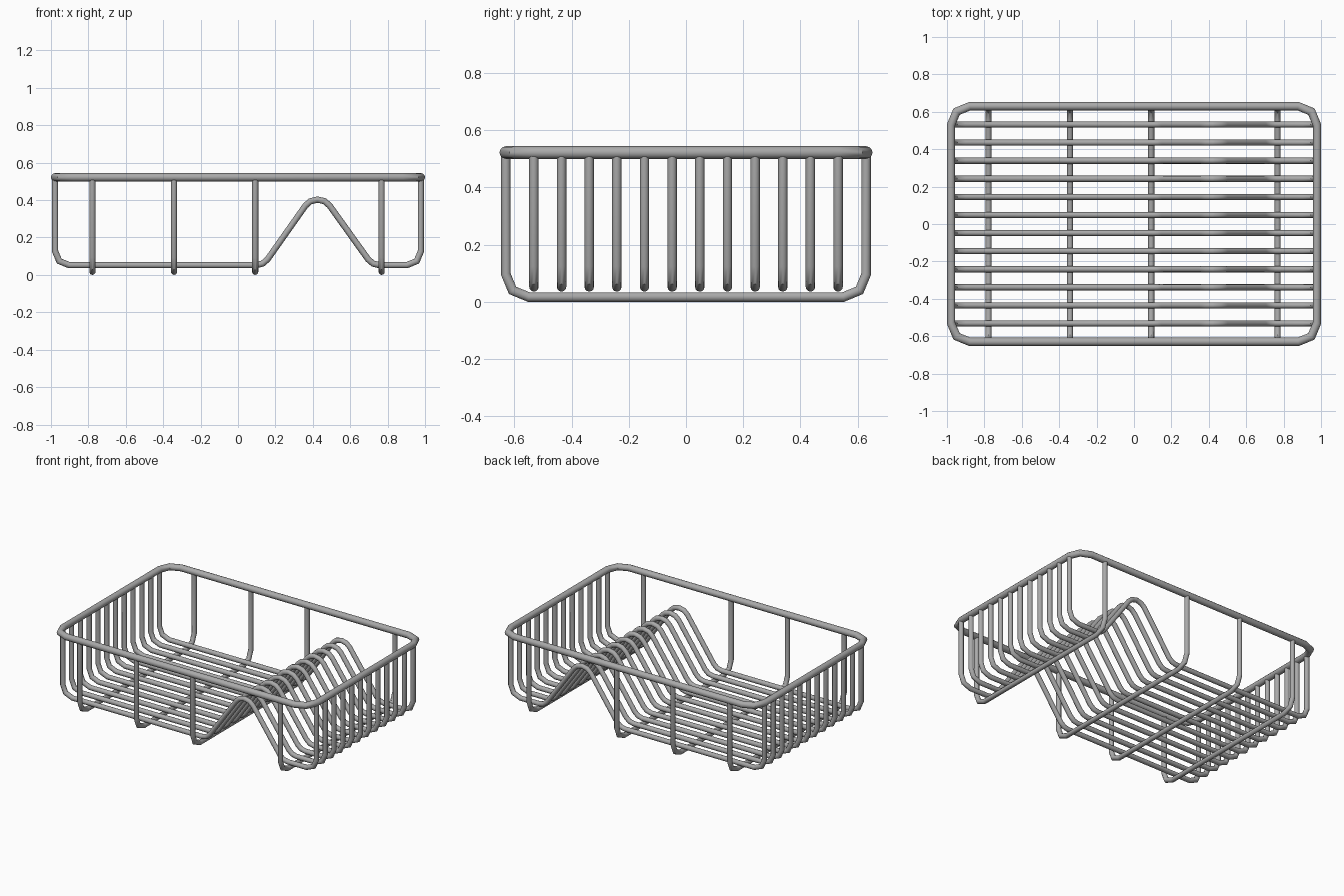
import bpy, bmesh, math
from mathutils import Vector

cube = bpy.data.objects.get("Cube")
if cube:
    bpy.data.objects.remove(cube, do_unlink=True)

steel = bpy.data.materials.new("grey_steel")
steel.use_nodes = True
colour = (0.4, 0.4, 0.4, 1)
steel.diffuse_color = colour
steel.node_tree.nodes["Principled BSDF"].inputs["Base Color"].default_value = colour


def rounded(corners, radius, closed=False):
    """Replace each corner of a flat path by a two-segment arc."""
    path, n = [], len(corners)
    for i, p in enumerate(corners):
        if not closed and i in (0, n - 1):
            path.append(p)
            continue
        to_prev = (corners[i - 1] - p).normalized()
        to_next = (corners[(i + 1) % n] - p).normalized()
        half = (math.pi - to_prev.angle(to_next)) / 2
        inward = (to_prev + to_next).normalized()
        t = radius * math.tan(half)
        path += [p + to_prev * t,
                 p + inward * (radius / math.cos(half) - radius),
                 p + to_next * t]
    return path


def wire(name, path, normal, radius, closed=False, sides=12):
    """Sweep a round section along a flat path with mitred joints."""
    bm = bmesh.new()
    rings, n = [], len(path)
    for i, p in enumerate(path):
        before = (p - path[i - 1]).normalized() if closed or i > 0 else None
        after = (path[(i + 1) % n] - p).normalized() if closed or i < n - 1 else None
        before, after = before or after, after or before
        along = (before + after).normalized()
        side = normal.cross(along) / along.dot(before)
        ring = []
        for k in range(sides):
            a = math.tau * k / sides
            ring.append(bm.verts.new(p + radius * (side * math.cos(a) + normal * math.sin(a))))
        rings.append(ring)
    for i in range(n if closed else n - 1):
        r, s = rings[i], rings[(i + 1) % n]
        for k in range(sides):
            j = (k + 1) % sides
            bm.faces.new((r[k], r[j], s[j], s[k]))
    if not closed:
        bm.faces.new(rings[0])
        bm.faces.new(rings[-1])
    bmesh.ops.recalc_face_normals(bm, faces=bm.faces)
    mesh = bpy.data.meshes.new(name)
    bm.to_mesh(mesh)
    bm.free()
    mesh.materials.append(steel)
    obj = bpy.data.objects.new(name, mesh)
    bpy.context.collection.objects.link(obj)
    bpy.ops.object.select_all(action="DESELECT")
    obj.select_set(True)
    bpy.context.view_layer.objects.active = obj
    bpy.ops.object.shade_smooth_by_angle(angle=math.radians(40))
    return obj


HALF_X, HALF_Y, RIM_Z = 0.978, 0.63, 0.522
RIM_R, WIRE_R = 0.022, 0.0165
X, Y, Z = Vector((1, 0, 0)), Vector((0, 1, 0)), Vector((0, 0, 1))

# Thick rim around the top
rim = [Vector((sx * HALF_X, sy * HALF_Y, RIM_Z))
       for sx, sy in ((-1, -1), (1, -1), (1, 1), (-1, 1))]
wire("top_rim", rounded(rim, 0.1, True), Z, RIM_R, True)

# Long basket wires with the raised ridge that holds the plates
FLOOR, PEAK, COUNT, SPACING = 0.052, 0.402, 12, 0.0967
profile = [(-HALF_X, RIM_Z), (-HALF_X, FLOOR), (0.136, FLOOR), (0.383, PEAK),
           (0.467, PEAK), (0.718, FLOOR), (HALF_X, FLOOR), (HALF_X, RIM_Z)]
for i in range(COUNT):
    y = (i - (COUNT - 1) / 2) * SPACING
    corners = [Vector((x, y, z)) for x, z in profile]
    wire(f"basket_wire_{i + 1}", rounded(corners, 0.075), Y, WIRE_R)

# Cross wires that carry the basket and form the feet
for i, x in enumerate((-0.778, -0.342, 0.092, 0.768)):
    corners = [Vector((x, y, z)) for y, z in (
        (-HALF_Y, RIM_Z), (-HALF_Y, WIRE_R), (HALF_Y, WIRE_R), (HALF_Y, RIM_Z))]
    wire(f"foot_wire_{i + 1}", rounded(corners, 0.08), X, WIRE_R)
